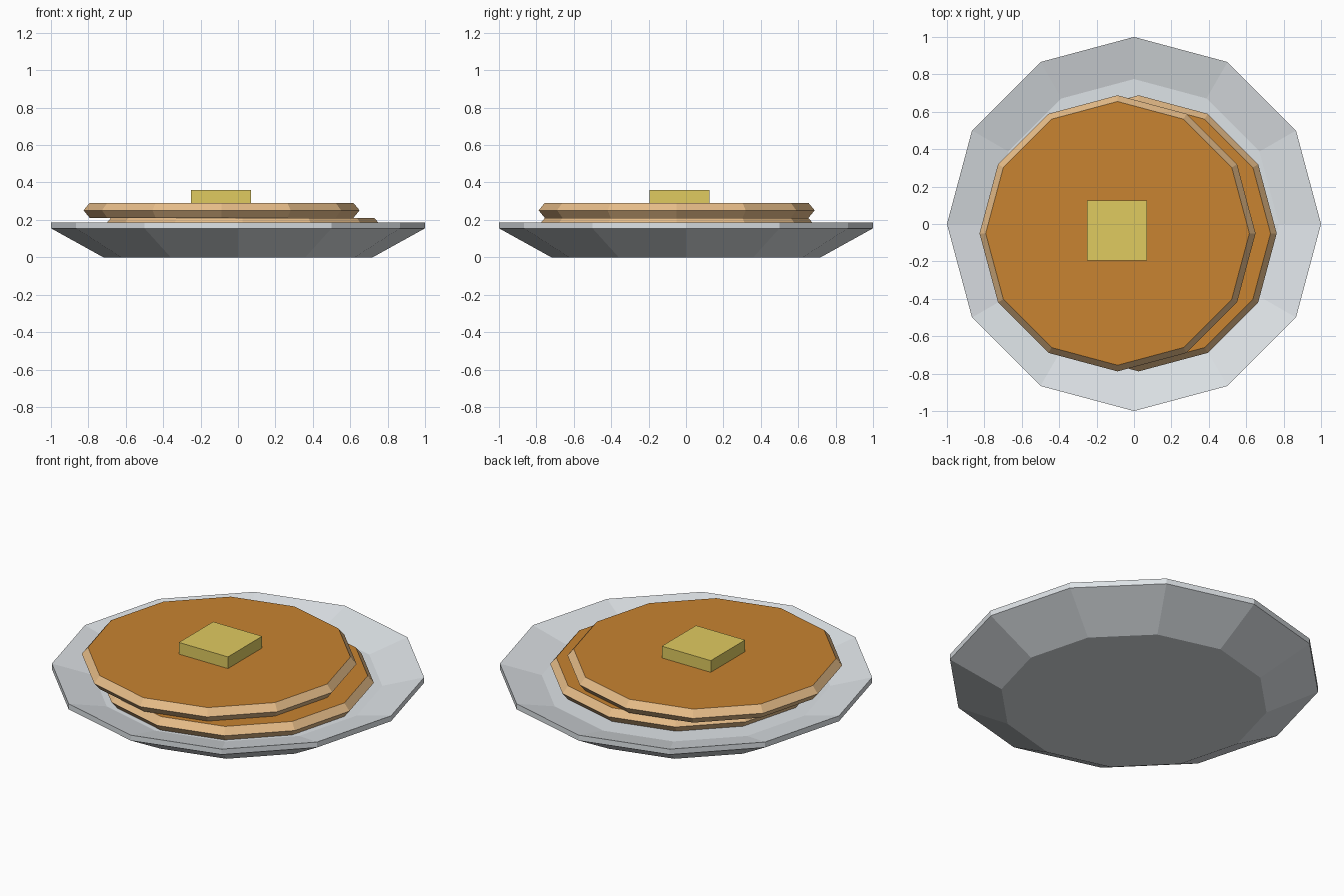
import bpy, bmesh, math

if "Cube" in bpy.data.objects:
    bpy.data.objects.remove(bpy.data.objects["Cube"])


def material(name, rgb):
    """Flat colour given as sRGB 0-255, stored linear."""
    m = bpy.data.materials.new(name)
    lin = [((c / 255 + 0.055) / 1.055) ** 2.4 for c in rgb]
    m.diffuse_color = (*lin, 1)
    m.use_nodes = True
    m.node_tree.nodes["Principled BSDF"].inputs["Base Color"].default_value = m.diffuse_color
    return m


PLATE = material("plate_grey", (222, 227, 231))
CRUST = material("pancake_brown", (200, 131, 49))
BATTER = material("pancake_edge_tan", (231, 189, 137))
BUTTER = material("butter_yellow", (224, 203, 96))


def finish(name, bm, mats):
    bmesh.ops.recalc_face_normals(bm, faces=bm.faces)
    me = bpy.data.meshes.new(name)
    bm.to_mesh(me)
    bm.free()
    for m in mats:
        me.materials.append(m)
    ob = bpy.data.objects.new(name, me)
    bpy.context.collection.objects.link(ob)
    return ob


def lathe(name, profile, mats, cx=0, cy=0, sides=12):
    """Closed low-poly solid from a (radius, z) profile; flat caps at both ends."""
    bm = bmesh.new()
    rings = []
    for r, z in profile:
        angles = [2 * math.pi * i / sides for i in range(sides)]
        rings.append([bm.verts.new((cx + r * math.cos(a), cy + r * math.sin(a), z))
                      for a in angles])
    for low, high in zip(rings, rings[1:]):
        for i in range(sides):
            j = (i + 1) % sides
            bm.faces.new((low[i], low[j], high[j], high[i]))
    # caps use the first material, side bands the last one
    for f in bm.faces:
        f.material_index = len(mats) - 1
    bm.faces.new(rings[0])
    bm.faces.new(rings[-1])
    return finish(name, bm, mats)


# plate: sloped underside, thin upright rim, shallow dish
lathe("plate", [(0.72, 0), (1.0, 0.155), (1.0, 0.187), (0.775, 0.128)], [PLATE])


# pancakes: brown faces with a tan bulging edge
def pancake(name, cx, z):
    lathe(name, [(0.705, z), (0.738, z + 0.04), (0.705, z + 0.08)],
          [CRUST, BATTER], cx, -0.05)


pancake("lower_pancake", 0.025, 0.13)
pancake("upper_pancake", -0.088, 0.211)

# butter pat
bm = bmesh.new()
bmesh.ops.create_cube(bm, size=1)
bmesh.ops.scale(bm, vec=(0.32, 0.32, 0.07), verts=bm.verts)
bmesh.ops.translate(bm, vec=(-0.09, -0.034, 0.325), verts=bm.verts)
finish("butter", bm, [BUTTER])
